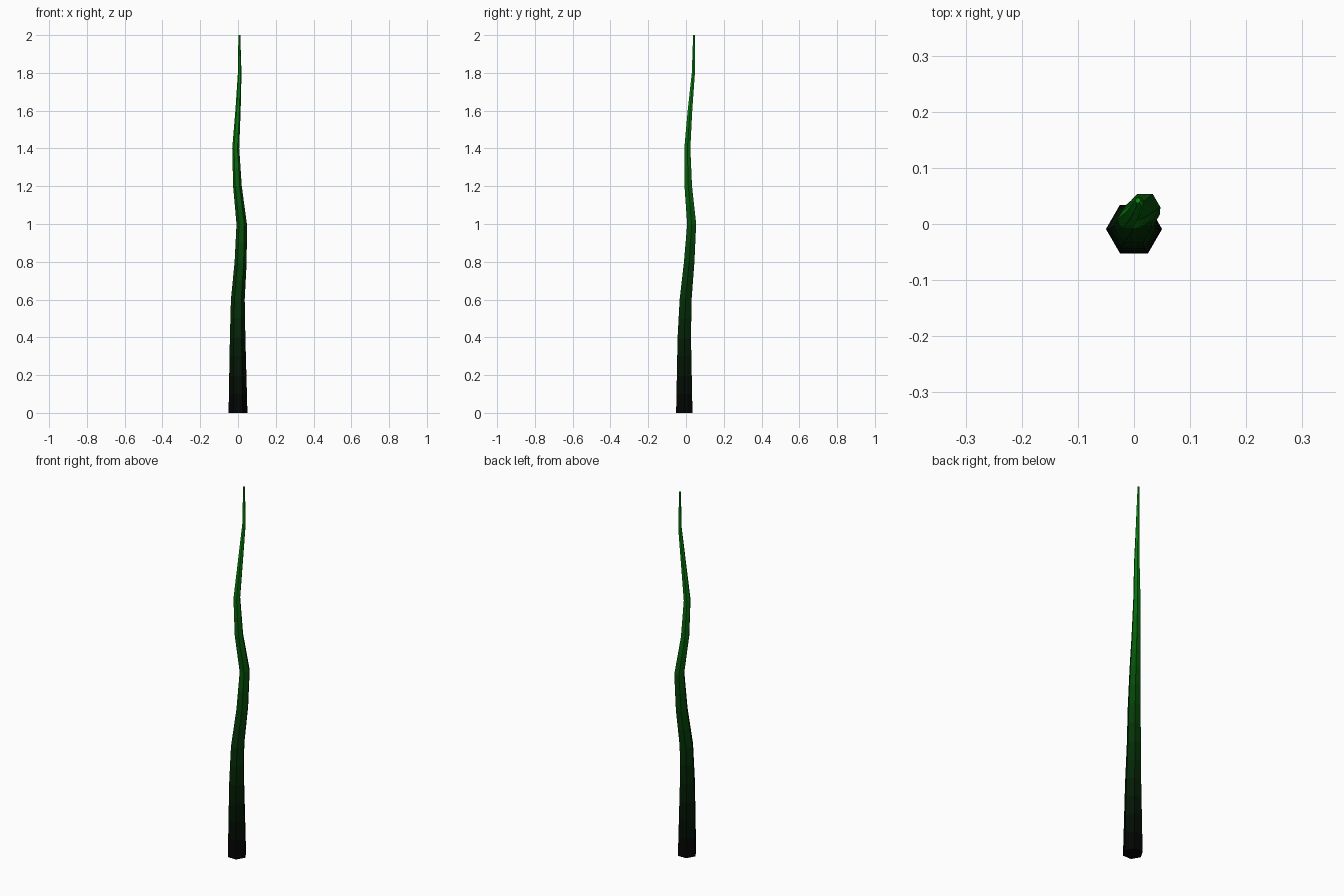
import bpy, bmesh, math

if "Cube" in bpy.data.objects:
    bpy.data.objects.remove(bpy.data.objects["Cube"])

SIDES = 6
STEP = 0.2
# centre line (x, y) at every 0.2 of height
PATH = [(0, -.009), (-.001, -.009), (-.002, -.009), (-.001, -.002), (.014, .017), (.0195, .03),
        (-.003, .012), (-.012, .007), (0, .021), (.009, .039), (.007, .042)]
SUB = 2  # colour bands per segment


def band_material(i, t):
    mat = bpy.data.materials.new(f"stem_green_{i}")
    r, g, b = 0.04 + 0.03 * t, 0.04 + 0.55 * t, 0.04 + 0.06 * t
    mat.diffuse_color = (r ** 2.2, g ** 2.2, b ** 2.2, 1)
    mat.use_nodes = True
    mat.node_tree.nodes["Principled BSDF"].inputs["Base Color"].default_value = mat.diffuse_color
    return mat


def ring(bm, u):
    i = min(int(u), len(PATH) - 2)
    f = u - i
    (x0, y0), (x1, y1) = PATH[i], PATH[i + 1]
    cx, cy, z = x0 + (x1 - x0) * f, y0 + (y1 - y0) * f, u * STEP
    r = 0.05 - 0.0225 * z
    return [bm.verts.new((cx + r * math.cos(k * math.tau / SIDES),
                          cy + r * math.sin(k * math.tau / SIDES), z)) for k in range(SIDES)]


# Tapered, wavy hexagonal stem
mesh = bpy.data.meshes.new("stem")
bm = bmesh.new()
bands = (len(PATH) - 1) * SUB
rings = [ring(bm, j / SUB) for j in range(bands + 1)]
for j in range(bands):
    mesh.materials.append(band_material(j, (j + 0.5) / bands))
    a, b = rings[j], rings[j + 1]
    for k in range(SIDES):
        n = (k + 1) % SIDES
        bm.faces.new((a[k], a[n], b[n], b[k])).material_index = j

# End caps
bm.faces.new(rings[0][::-1])
bm.faces.new(rings[-1]).material_index = bands - 1
bm.to_mesh(mesh)
bm.free()
bpy.context.collection.objects.link(bpy.data.objects.new("stem", mesh))
